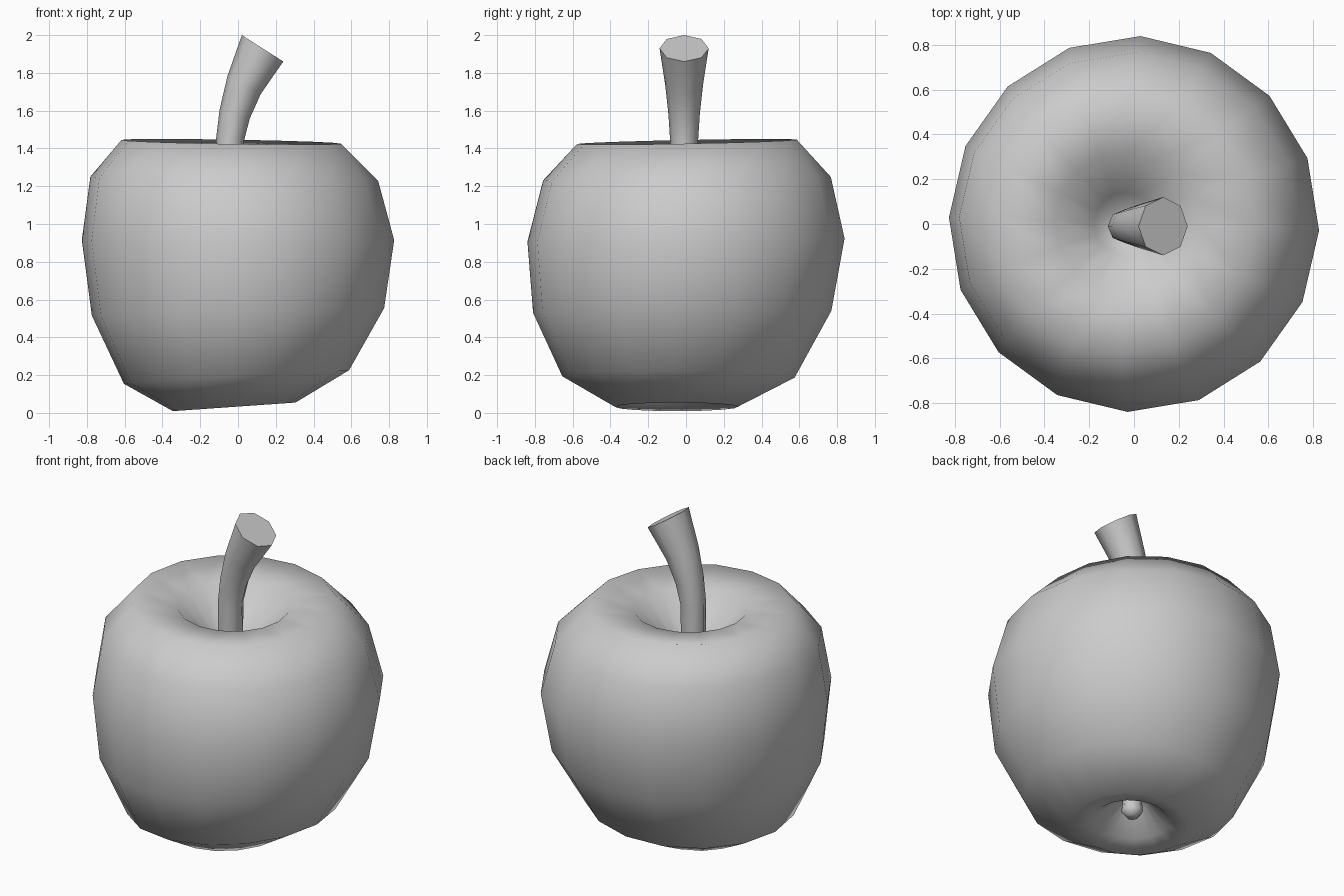
import bpy, bmesh
from math import sin, cos, pi, radians

if "Cube" in bpy.data.objects:
    bpy.data.objects.remove(bpy.data.objects["Cube"])


def loft(name, rings, sides, phase, angle):
    """Skin rings of (centre, radius, tilt slope in x, tilt slope in y, x squash)."""
    bm = bmesh.new()
    loops = []
    for (cx, cy, cz), r, sx, sy, squash in rings:
        loop = []
        for i in range(sides):
            a = radians(phase) + 2 * pi * i / sides
            dx, dy = r * cos(a) * squash, r * sin(a)
            loop.append(bm.verts.new((cx + dx, cy + dy, cz + dx * sx + dy * sy)))
        loops.append(loop)
    for lo, hi in zip(loops, loops[1:]):
        for i in range(sides):
            j = (i + 1) % sides
            bm.faces.new((lo[i], lo[j], hi[j], hi[i]))
    bm.faces.new(loops[0][::-1])
    bm.faces.new(loops[-1])
    bmesh.ops.recalc_face_normals(bm, faces=bm.faces)
    me = bpy.data.meshes.new(name)
    bm.to_mesh(me)
    bm.free()
    ob = bpy.data.objects.new(name, me)
    bpy.context.collection.objects.link(ob)
    bpy.ops.object.select_all(action='DESELECT')
    ob.select_set(True)
    bpy.context.view_layer.objects.active = ob
    bpy.ops.object.shade_smooth_by_angle(angle=radians(angle))
    return ob


# Fruit body: from the bottom hollow, around the outside, into the top hollow
body = [
    ((-.02, -.04, .21), .04, 0, 0, 1),
    ((-.02, -.04, .17), .09, 0, 0, 1),
    ((-.02, -.045, .06), .21, .05, 0, 1),
    ((-.02, -.05, .032), .325, .07, 0, 1),
    ((-.008, -.04, .19), .615, .06, -.008, .97),
    ((0, -.02, .535), .79, .026, .006, .98),
    ((0, 0, .915), .84, 0, .01, .985),
    ((-.02, .005, 1.24), .762, -.013, .013, 1),
    ((-.035, .005, 1.435), .582, -.017, .02, 1),
    ((-.035, .005, 1.40), .32, -.017, .02, 1),
    ((-.04, .0, 1.22), .14, 0, 0, 1),
    ((-.04, .0, 1.14), .05, 0, 0, 1),
]
loft("apple_body", body, 16, -2, 85)


# Stem: rings lean further to the right as it rises and widens
def stem_ring(x, z, r, lean):
    t = radians(lean)
    return ((x, -.01, z), r, -sin(t) / cos(t), 0, cos(t))


stem = [
    stem_ring(-.045, 1.12, .07, 0),
    stem_ring(-.043, 1.44, .074, 3),
    stem_ring(-.018, 1.58, .083, 16),
    stem_ring(.032, 1.735, .10, 28),
    stem_ring(.13, 1.93, .13, 32.5),
]
loft("stem", stem, 8, 0, 60)

# Small blossom nub hanging in the bottom hollow
nub = [
    ((-.02, -.04, .075), .033, 0, 0, 1),
    ((-.02, -.04, .11), .062, 0, 0, 1),
    ((-.02, -.04, .22), .05, 0, 0, 1),
]
loft("blossom_nub", nub, 8, 0, 60)
